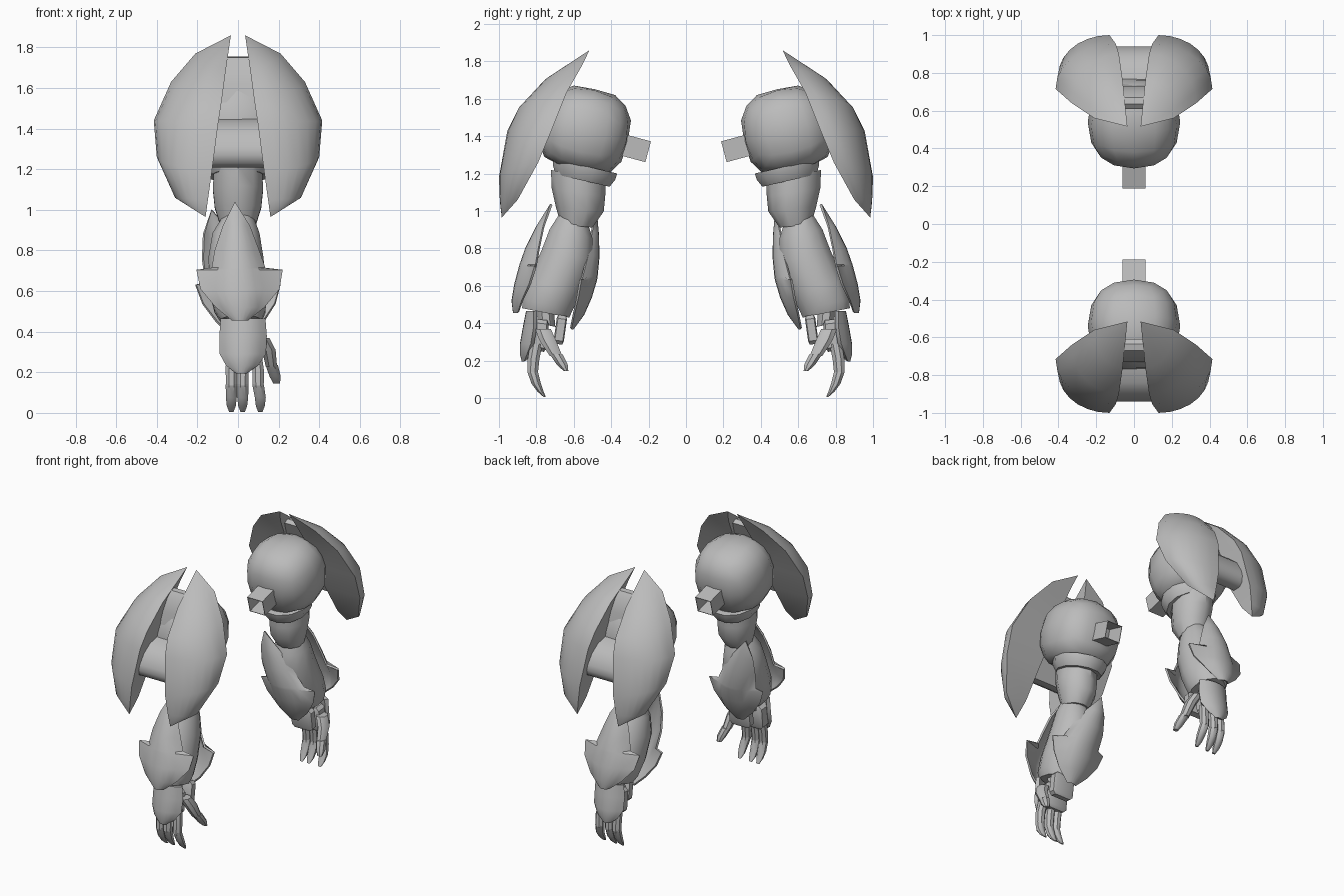
import bpy, bmesh, math
from mathutils import Vector, Matrix

if "Cube" in bpy.data.objects:
    bpy.data.objects.remove(bpy.data.objects["Cube"])

grey = bpy.data.materials.new("plain grey")
grey.diffuse_color = (0.5, 0.5, 0.5, 1)
grey.use_nodes = True
grey.node_tree.nodes["Principled BSDF"].inputs["Base Color"].default_value = grey.diffuse_color


def finish(name, bm, mirror_x=False, angle=40):
    """Turn a bmesh into an object, repeated on the opposite arm by mirroring."""
    bmesh.ops.remove_doubles(bm, verts=bm.verts[:], dist=0.0005)
    bmesh.ops.recalc_face_normals(bm, faces=bm.faces[:])
    me = bpy.data.meshes.new(name)
    bm.to_mesh(me)
    bm.free()
    me.materials.append(grey)
    ob = bpy.data.objects.new(name, me)
    bpy.context.collection.objects.link(ob)
    bpy.ops.object.select_all(action='DESELECT')
    ob.select_set(True)
    bpy.context.view_layer.objects.active = ob
    bpy.ops.object.shade_smooth_by_angle(angle=math.radians(angle))
    mod = ob.modifiers.new("both_arms", 'MIRROR')
    mod.use_axis = (mirror_x, True, False)
    mod.use_mirror_merge = False
    return ob


def skin(bm, rows, closed, caps=True):
    """Bridge rows of points with quads; closed rows can get end caps."""
    vs = [[bm.verts.new(p) for p in r] for r in rows]
    n = len(vs[0])
    for a, b in zip(vs, vs[1:]):
        for i in range(n if closed else n - 1):
            j = (i + 1) % n
            bm.faces.new((a[i], a[j], b[j], b[i]))
    if closed and caps:
        bm.faces.new(vs[0])
        bm.faces.new(vs[-1])


def ring(x, y, z, rx, ry, slope=0.0, n=12):
    """Elliptic ring, sloping along y."""
    out = []
    for i in range(n):
        a = 2 * math.pi * (i + 0.5) / n
        dy = ry * math.sin(a)
        out.append(Vector((x + rx * math.cos(a), y + dy, z + slope * dy)))
    return out


def tube(name, rings, n=12):
    bm = bmesh.new()
    skin(bm, [ring(*r, n=n) for r in rings], True)
    return finish(name, bm)


def plate(name, rows, thick=0.012, n=8):
    """Bowed plate; each row is z, left x, right x, edge y, middle y, and spike tips if any."""
    pts = []
    for z, xl, xr, ye, ym, *spike in rows:
        r = []
        for i in range(n + 1):
            u = 2 * i / n - 1
            r.append(Vector(((xl + xr) / 2 + u * (xr - xl) / 2,
                             ye + (ym - ye) * (1 - abs(u) ** 2.2), z)))
        if spike:
            r[0].x, r[-1].x = spike
        pts.append(r)
    bm = bmesh.new()
    skin(bm, pts, False)
    bmesh.ops.remove_doubles(bm, verts=bm.verts[:], dist=0.0005)
    bmesh.ops.recalc_face_normals(bm, faces=bm.faces[:])
    bmesh.ops.solidify(bm, geom=bm.faces[:], thickness=thick)
    return finish(name, bm)


def block(name, centre, size, tilt=0.0, open_end=False):
    bm = bmesh.new()
    bmesh.ops.create_cube(bm, size=1)
    if open_end:
        bmesh.ops.delete(bm, geom=[f for f in bm.faces if f.normal.y > 0.9], context='FACES')
        bmesh.ops.solidify(bm, geom=bm.faces[:], thickness=0.03)
    else:
        bmesh.ops.bevel(bm, geom=bm.edges[:], offset=0.12, segments=1, affect='EDGES')
    bm.transform(Matrix.Translation(centre) @ Matrix.Rotation(tilt, 4, 'X')
                 @ Matrix.Diagonal((*size, 1)))
    return finish(name, bm)


# shoulder ball: rounded cube with a flattened underside
bm = bmesh.new()
bmesh.ops.create_cube(bm, size=2)
bmesh.ops.subdivide_edges(bm, edges=bm.edges[:], cuts=3, use_grid_fill=True)
for v in bm.verts:
    p = v.co / sum(abs(c) ** 2.3 for c in v.co) ** (1 / 2.3) * 0.245
    v.co = (p.x, max(-0.228, min(0.235, p.y)), max(-0.2, min(0.232, p.z)))
bm.transform(Matrix.Translation((0, -0.54, 1.425)) @ Matrix.Rotation(math.radians(-13), 4, 'X'))
finish("shoulder_ball", bm)

# shoulder peg, collar and upper arm
block("shoulder_peg", (0, -0.27, 1.335), (0.12, 0.14, 0.115), math.radians(-15), True)
tube("shoulder_collar", [(0, -0.54, 1.24, 0.175, 0.178, -0.23),
                         (0, -0.545, 1.205, 0.17, 0.172, -0.23),
                         (0, -0.553, 1.163, 0.145, 0.15, -0.23)])
tube("upper_arm", [(0, -0.575, 1.19, 0.125, 0.147, -0.2),
                   (0, -0.575, 1.10, 0.13, 0.143, -0.15),
                   (0, -0.568, 1.01, 0.12, 0.128, -0.1),
                   (0, -0.585, 0.92, 0.09, 0.085, -0.1)], 10)

# bracket joining the shoulder shields
profile = [(-0.61, 1.735), (-0.635, 1.755), (-0.67, 1.75), (-0.70, 1.71), (-0.73, 1.62),
           (-0.75, 1.45), (-0.84, 1.43), (-0.90, 1.38), (-0.935, 1.31), (-0.94, 1.27),
           (-0.925, 1.23), (-0.89, 1.21), (-0.84, 1.21)]
bm = bmesh.new()
skin(bm, [[Vector((x, y, z)) for y, z in profile] for x in (-0.13, 0.13)], True)
finish("shield_bracket", bm)

# split shoulder shields: rounded outside, flat back and flat inner wall
inner = [(.035, -.516, 1.86), (.06, -.76, 1.69), (.08, -.90, 1.54), (.097, -.955, 1.43),
         (.13, -1.0, 1.18), (.148, -.995, 1.05), (.16, -.985, .965)]
outer = [(.035, -.516, 1.86), (.21, -.56, 1.77), (.33, -.64, 1.63), (.415, -.715, 1.44),
         (.40, -.79, 1.26), (.31, -.90, 1.06), (.16, -.985, .965)]
rows = []
for a, b in zip(inner, outer):
    r = [Vector((a[0], b[1], b[2]))]
    for k in range(8):
        t = k / 7 * math.pi / 2
        r.append(Vector((a[0] + (b[0] - a[0]) * math.sin(t),
                         b[1] + (a[1] - b[1]) * math.cos(t),
                         a[2] + (b[2] - a[2]) * k / 7)))
    rows.append(r)
bm = bmesh.new()
skin(bm, rows, True, False)
finish("shoulder_shield", bm, True)

# forearm
tube("forearm", [(0, -0.605, 0.96, 0.08, 0.08, -0.2),
                 (-0.01, -0.615, 0.88, 0.12, 0.118, -0.2),
                 (-0.01, -0.635, 0.76, 0.14, 0.143, -0.2),
                 (0, -0.70, 0.60, 0.145, 0.15, -0.2),
                 (0.01, -0.74, 0.50, 0.13, 0.14, -0.2),
                 (0.015, -0.75, 0.455, 0.105, 0.13, -0.2)])

# forearm guards with side spikes
plate("outer_forearm_guard", [(1.04, -.015, -.015, -.725, -.725), (.92, -.075, .06, -.765, -.80),
                              (.80, -.115, .105, -.79, -.86), (.715, -.13, .135, -.805, -.89),
                              (.705, -.135, .14, -.81, -.893, -.205, .22),
                              (.61, -.15, .165, -.84, -.918, -.185, .205),
                              (.52, -.11, .13, -.88, -.933), (.455, -.03, .05, -.90, -.925)])
plate("inner_forearm_guard", [(1.0, -.13, -.13, -.49, -.49), (.88, -.165, -.03, -.51, -.478),
                              (.76, -.17, .06, -.53, -.474), (.645, -.155, .125, -.56, -.485),
                              (.63, -.155, .135, -.57, -.488, -.205, .205),
                              (.54, -.15, .15, -.585, -.515, -.17, .18),
                              (.45, -.10, .12, -.605, -.555), (.375, -.02, .04, -.62, -.61)])

# wrist, palm and hand guards
tube("wrist", [(0.02, -0.755, 0.49, 0.06, 0.052, -0.2), (0.02, -0.745, 0.39, 0.06, 0.05, -0.2)], 8)
block("palm", (0.02, -0.785, 0.335), (0.18, 0.09, 0.17), math.radians(-6))
block("thumb_side_guard", (0.04, -0.672, 0.365), (0.16, 0.055, 0.155), math.radians(-8))
plate("hand_back_guard", [(.465, -.085, .135, -.815, -.855), (.38, -.092, .142, -.815, -.872),
                          (.29, -.09, .138, -.83, -.888), (.235, -.06, .10, -.85, -.888),
                          (.195, -.01, .045, -.865, -.878)], 0.025)

# fingers: knuckle bone and pointed claw bone
for name, x0, x1 in (("little_finger", -0.031, -0.033), ("middle_finger", 0.025, 0.023),
                     ("index_finger", 0.088, 0.11)):
    xm = (x0 + x1) / 2
    tube(name + "_base", [(x0, -0.80, 0.29, 0.031, 0.036), (xm, -0.815, 0.21, 0.031, 0.034),
                          (xm, -0.82, 0.135, 0.030, 0.031)], 8)
    tube(name + "_tip", [(xm, -0.82, 0.14, 0.031, 0.031), (x1, -0.80, 0.075, 0.029, 0.027),
                         (x1, -0.778, 0.035, 0.024, 0.018), (x1, -0.755, 0.005, 0.012, 0.006)], 8)

# thumb
tube("thumb_base", [(0.12, -0.765, 0.37, 0.038, 0.045), (0.152, -0.74, 0.31, 0.036, 0.048),
                    (0.165, -0.695, 0.225, 0.030, 0.036)], 8)
tube("thumb_tip", [(0.166, -0.695, 0.235, 0.033, 0.037), (0.183, -0.662, 0.18, 0.03, 0.032),
                   (0.19, -0.642, 0.145, 0.018, 0.014)], 8)
